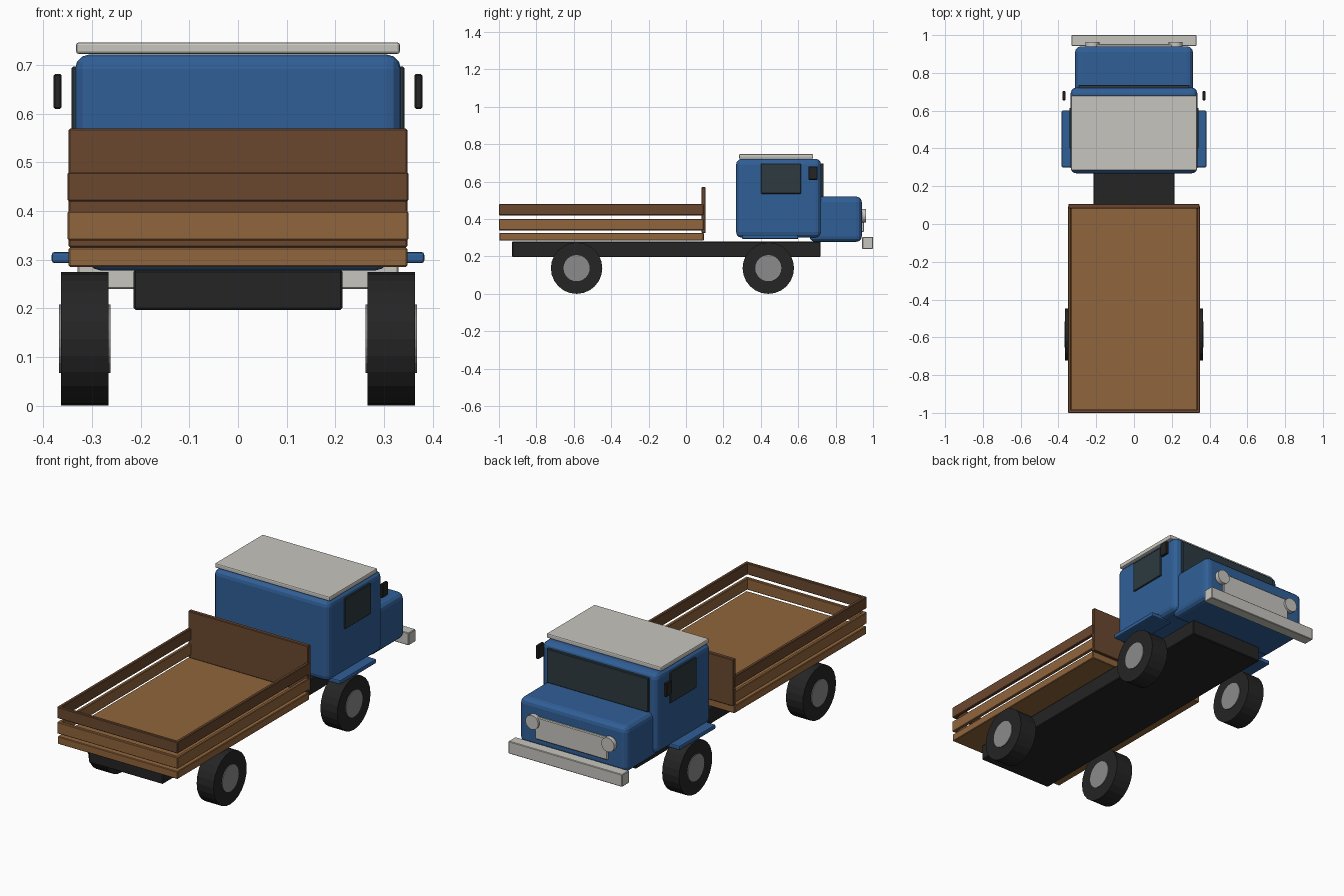
import bpy
import math

cube = bpy.data.objects.get("Cube")
if cube:
    bpy.data.objects.remove(cube, do_unlink=True)


def material(name, r, g, b):
    m = bpy.data.materials.new(name)
    m.use_nodes = True
    m.diffuse_color = (r, g, b, 1)
    m.node_tree.nodes["Principled BSDF"].inputs["Base Color"].default_value = (r, g, b, 1)
    return m


BLUE = material("blue paint", 0.03, 0.115, 0.31)
CREAM = material("pale cream", 0.57, 0.56, 0.52)
LIGHT_WOOD = material("light wood", 0.28, 0.13, 0.045)
DARK_WOOD = material("dark wood", 0.145, 0.064, 0.028)
BLACK = material("black rubber", 0.018, 0.018, 0.018)
GREY = material("hub grey", 0.26, 0.26, 0.26)
GLASS = material("dark glass", 0.026, 0.042, 0.05)


def finish(ob, name, mat, bevel, segments):
    ob.name = name
    ob.data.materials.append(mat)
    if bevel:
        mod = ob.modifiers.new("Bevel", "BEVEL")
        mod.width = bevel
        mod.segments = segments
        mod.limit_method = "ANGLE"
    return ob


def box(name, xs, ys, zs, mat, bevel=0.003, segments=1):
    """Box given by its lower and upper limit on each axis."""
    spans = (xs, ys, zs)
    bpy.ops.mesh.primitive_cube_add(size=1, location=[sum(s) / 2 for s in spans])
    ob = bpy.context.object
    ob.scale = [s[1] - s[0] for s in spans]
    bpy.ops.object.transform_apply(location=False, rotation=False, scale=True)
    return finish(ob, name, mat, bevel, segments)


def wide(name, half, ys, zs, mat, bevel=0.003, segments=1):
    """Box centred on x = 0."""
    return box(name, (-half, half), ys, zs, mat, bevel, segments)


def disc(name, loc, radius, depth, axis, mat, sides=24):
    turn = (0, math.pi / 2, 0) if axis == "x" else (math.pi / 2, 0, 0)
    bpy.ops.mesh.primitive_cylinder_add(
        vertices=sides, radius=radius, depth=depth, location=loc, rotation=turn)
    return finish(bpy.context.object, name, mat, 0, 1)


# Chassis
wide("chassis", 0.215, (-0.93, 0.72), (0.197, 0.279), BLACK, 0.004)

# Cab, bonnet, roof and windscreen
wide("cab", 0.335, (0.268, 0.722), (0.3, 0.722), BLUE, 0.03, 3)
wide("bonnet", 0.312, (0.66, 0.94), (0.278, 0.52), BLUE, 0.03, 3)
wide("roof", 0.333, (0.283, 0.68), (0.723, 0.747), CREAM, 0.006, 2)
wide("windscreen", 0.295, (0.71, 0.735), (0.52, 0.698), GLASS)

# Grille and bumper
wide("grille", 0.21, (0.93, 0.952), (0.33, 0.447), CREAM, 0.004)
wide("bumper", 0.33, (0.942, 1.0), (0.24, 0.305), CREAM)

# Cargo bed
wide("bed_floor", 0.348, (-0.998, 0.095), (0.285, 0.325), LIGHT_WOOD)
wide("headboard", 0.348, (0.083, 0.105), (0.325, 0.57), DARK_WOOD)
PLANKS = (("middle", (0.34, 0.40), LIGHT_WOOD), ("upper", (0.42, 0.48), DARK_WOOD))
for level, zs, mat in PLANKS:
    wide(level + "_tail_plank", 0.348, (-1.0, -0.982), zs, mat)

# Parts on both sides
for label, s in (("left", 1), ("right", -1)):
    def side(a, b):
        return tuple(sorted((s * a, s * b)))

    for level, zs, mat in PLANKS:
        box(f"{level}_{label}_plank", side(0.332, 0.35), (-1.0, 0.095), zs, mat)
    box(label + "_window", side(0.32, 0.342), (0.4, 0.615), (0.535, 0.697), GLASS)
    box(label + "_mirror", side(0.363, 0.379), (0.655, 0.703), (0.61, 0.682), BLACK)
    box(label + "_fender", side(0.26, 0.383), (0.3, 0.6), (0.293, 0.316), BLUE, 0.006, 2)
    disc(label + "_headlight", (s * 0.22, 0.948, 0.418), 0.037, 0.03, "y", CREAM)
    for end, y in (("front", 0.44), ("rear", -0.585)):
        disc(f"{end}_{label}_tyre", (s * 0.315, y, 0.1375), 0.1375, 0.098, "x", BLACK)
        disc(f"{end}_{label}_hub", (s * 0.315, y, 0.1375), 0.07, 0.106, "x", GREY)
